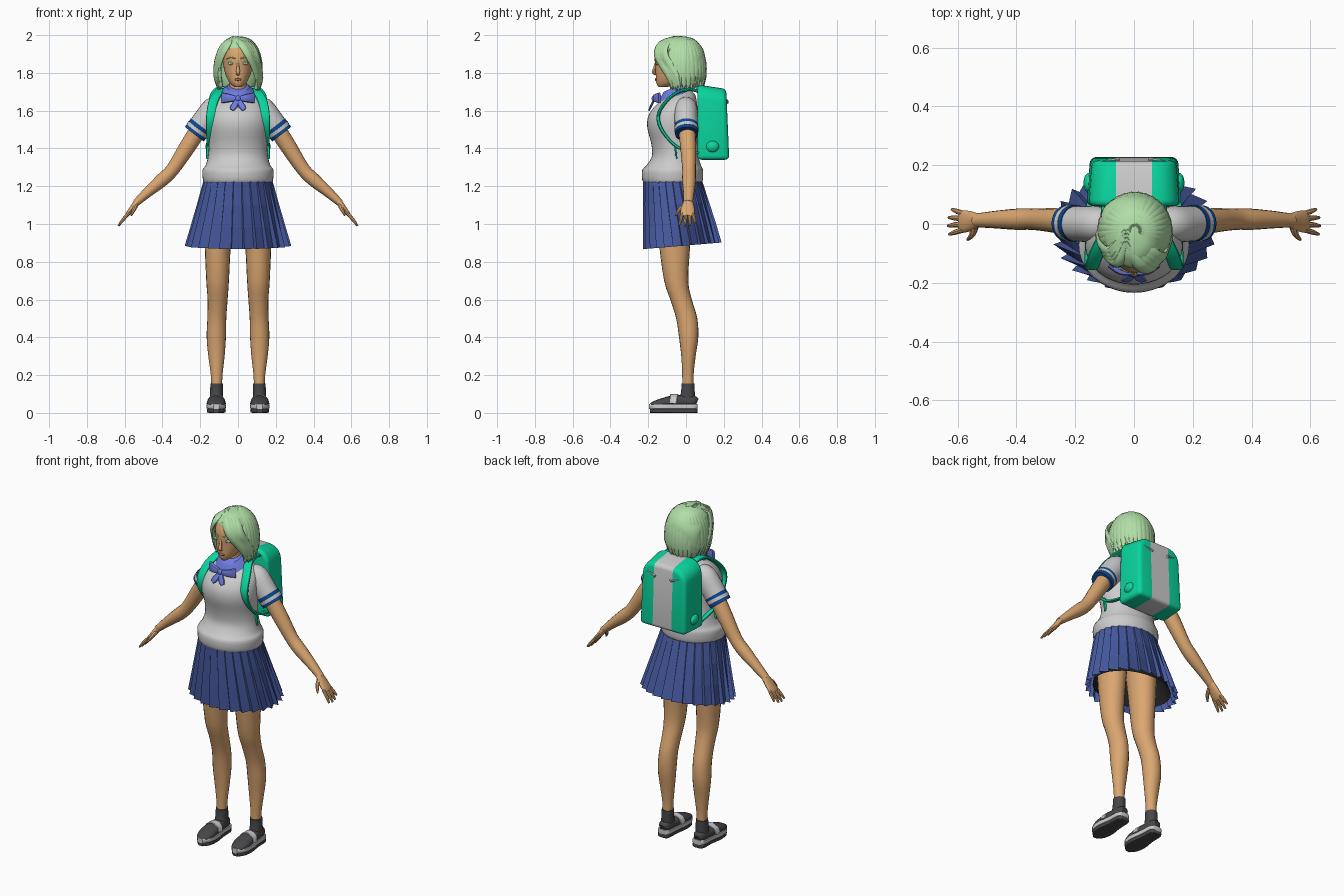
import bpy, bmesh, math, random
from mathutils import Vector as V

random.seed(4)
SIDES = ((1, "left"), (-1, "right"))


def mat(name, r, g, b):
    m = bpy.data.materials.new(name)
    m.diffuse_color = [(c / 255) ** 2.2 for c in (r, g, b)] + [1]
    return m


SKIN = mat("skin", 218, 165, 112)
HAIR = mat("hair", 176, 222, 166)
GREEN = mat("green", 18, 212, 156)
NAVY = mat("navy", 72, 90, 158)
BLUE = mat("blue", 110, 122, 222)
CUFF = mat("cuff_blue", 20, 75, 150)
DARK = mat("dark", 72, 72, 75)
BLACK = mat("lining_dark", 38, 38, 40)
IRIS = mat("iris", 90, 190, 150)
LIP = mat("lip", 170, 105, 85)
GREY = mat("grey", 205, 205, 205)


def finish(name, bm, *mats):
    bmesh.ops.recalc_face_normals(bm, faces=bm.faces)
    me = bpy.data.meshes.new(name)
    bm.to_mesh(me)
    bm.free()
    ob = bpy.data.objects.new(name, me)
    bpy.context.collection.objects.link(ob)
    for m in mats:
        if m:
            me.materials.append(m)
    return ob


def spline(rows, k):
    """Catmull-Rom interpolation of all values in the rows."""
    out = []
    for i in range(len(rows) - 1):
        a, b, c, d = (rows[max(0, min(len(rows) - 1, i + j))] for j in (-1, 0, 1, 2))
        for s in range(k):
            t = s / k
            out.append([.5 * (2 * q + (r - p) * t + (2 * p - 5 * q + 4 * r - u) * t * t
                              + (3 * q - p - 3 * r + u) * t ** 3) for p, q, r, u in zip(a, b, c, d)])
    return out + [list(rows[-1])]


def tube(name, rows, m=None, n=16, k=3, ref=(1, 0, 0), flat=False, out=None, p=2, sx=1, caps=True):
    """Loft of ellipses; row = x, y, z, half width along ref, half depth."""
    rows = spline(rows, k)
    pts = [V((r[0] * sx, r[1], r[2])) for r in rows]
    bm, rings = bmesh.new(), []
    for i, r in enumerate(rows):
        T = V((0, 0, 1)) if flat else (pts[min(i + 1, len(pts) - 1)] - pts[max(i - 1, 0)]).normalized()
        U = T.cross(pts[i] - V(out)) if out else V(ref) - T * T.dot(V(ref))
        U.normalize()
        W = T.cross(U)
        ring = []
        for j in range(n):
            a = 2 * math.pi * j / n
            c, s = math.cos(a), math.sin(a)
            c, s = (math.copysign(abs(q) ** (2 / p), q) for q in (c, s))
            ring.append(bm.verts.new(pts[i] + U * c * max(r[3], .001) + W * s * max(r[4], .001)))
        rings.append(ring)
    for A, B in zip(rings, rings[1:]):
        for j in range(n):
            bm.faces.new((A[j], A[(j + 1) % n], B[(j + 1) % n], B[j]))
    if caps:
        bm.faces.new(rings[0])
        bm.faces.new(rings[-1])
    return finish(name, bm, m)


def body(name, rows, m=None, n=32, **kw):
    """Horizontal loft; row = z, half width, front y, back y."""
    return tube(name, [(0, (f + b) / 2, z, w, (b - f) / 2) for z, w, f, b in rows], m, n, flat=True, **kw)


def ball(name, c, r, m=None):
    bm = bmesh.new()
    bmesh.ops.create_uvsphere(bm, u_segments=16, v_segments=10, radius=1)
    for v in bm.verts:
        v.co = V([v.co[i] * r[i] + c[i] for i in range(3)])
    return finish(name, bm, m)


# Sweater, neck and head
body("sweater", [(1.215, .178, -.22, .08), (1.235, .186, -.232, .09), (1.285, .188, -.232, .09),
                 (1.31, .172, -.21, .08), (1.36, .158, -.18, .065), (1.43, .155, -.185, .06),
                 (1.51, .165, -.205, .06), (1.57, .165, -.2, .06), (1.62, .155, -.168, .06),
                 (1.66, .13, -.125, .055), (1.69, .085, -.1, .045), (1.71, .05, -.07, .02)], n=40)
body("neck", [(1.62, .055, -.09, .03), (1.70, .046, -.085, .015), (1.79, .045, -.09, .01)], SKIN, 20)
body("head", [(1.725, .018, -.145, -.1), (1.745, .042, -.157, -.04), (1.785, .064, -.16, .0),
              (1.83, .076, -.162, .03), (1.88, .081, -.166, .05), (1.93, .077, -.152, .05),
              (1.97, .05, -.11, .02), (1.982, .01, -.06, -.02)], SKIN)
tube("nose", [(0, -.16, 1.855, .005, .005), (0, -.167, 1.825, .008, .007), (0, -.171, 1.802, .012, .009),
              (0, -.16, 1.79, .008, .004)], SKIN, 10)
ball("mouth", (0, -.158, 1.765), (.02, .007, .007), LIP)
for s, side in SIDES:
    ball(side + "_eye", (s * .036, -.15, 1.85), (.018, .009, .009))
    ball(side + "_iris", (s * .036, -.156, 1.85), (.008, .005, .008), IRIS)
    tube(side + "_brow", [(.014, -.165, 1.875, .003, .003), (.036, -.158, 1.882, .003, .003),
                          (.06, -.139, 1.874, .002, .002)], HAIR, 6, ref=(0, 0, 1), sx=s)

# Hair: bob mass at the back, hanging locks, swept fringe
body("hair_back", [(1.725, .085, -.015, .075), (1.77, .105, -.03, .09), (1.84, .112, -.045, .1),
                   (1.89, .112, -.085, .1), (1.93, .1, -.15, .088), (1.965, .075, -.13, .06),
                   (1.985, .045, -.1, .03), (1.994, .005, -.05, -.02)], HAIR)
HC = (.003, -.025, 1.84)
for i in range(22):
    a = math.radians(62 + 236 * i / 21)
    sx, cy = math.sin(a), -math.cos(a)
    zb = 1.705 + random.uniform(0, .035)
    rows = [(f * sx * .118 + .003, f * cy * .122 - .022, z, w, .01) for f, z, w in
            ((.1, 1.984, .006), (.5, 1.97, .016), (.82, 1.925, .022), (.98, 1.86, .024),
             (1.0, 1.79, .022), (.92, zb + .03, .014), (.86, zb, .002))]
    tube("hair_lock", rows, HAIR, 8, 2, out=HC)
for j in range(4):
    d = j * .013
    tube("fringe_left", [(-.028, -.06 + d, 1.988, .008, .008), (.015 + d, -.135 + d, 1.958, .022, .011),
                         (.055 + d, -.155 + d, 1.9, .024, .011), (.088 + d * .6, -.12 + d, 1.83, .022, .011),
                         (.103 + d * .5, -.085 + d, 1.77, .018, .01), (.1 + d * .4, -.07 + d, 1.71, .002, .002)],
         HAIR, 8, out=HC)
    tube("fringe_right", [(-.028, -.06 + d, 1.988, .008, .008), (-.055 - d * .5, -.13 + d, 1.95, .02, .011),
                          (-.086 - d * .5, -.12 + d, 1.89, .021, .011), (-.103 - d * .4, -.09 + d, 1.83, .02, .011),
                          (-.106 - d * .3, -.07 + d, 1.77, .016, .01), (-.095 - d * .3, -.065 + d, 1.715, .002, .002)],
         HAIR, 8, out=HC)

# Collar and bow
tube("collar", [(0, -.04, 1.68, .104, .122), (0, -.05, 1.702, .085, .095), (0, -.06, 1.725, .058, .064)],
     BLUE, 28)
ball("bow_knot", (0, -.168, 1.664), (.016, .014, .018), BLUE)
for s, side in SIDES:
    tube(side + "_bow_wing", [(.005, -.165, 1.664, .012, .01), (.045, -.16, 1.667, .022, .014),
                              (.085, -.14, 1.668, .029, .008)], BLUE, 10, ref=(0, 0, 1), sx=s, p=3)
    tube(side + "_bow_tail", [(.004, -.168, 1.658, .01, .006), (.02, -.185, 1.625, .018, .006),
                              (.034, -.194, 1.605, .012, .004)], BLUE, 8, sx=s, p=3)

# Pleated skirt with a dark lining
SK = [(1.225, .184, -.228, .088, .02), (1.1, .217, -.23, .125, .05), (.98, .25, -.23, .16, .08),
      (.867, .282, -.228, .19, .10)]
bm, rings, N = bmesh.new(), [], 26
for z, w, f, b, d in SK:
    ring = []
    for i in range(N):
        for off, q in ((0, 1), (.9, 1 - d)):
            a = 2 * math.pi * (i + off) / N
            x, y = w * q * math.cos(a), (f + b) / 2 + (b - f) / 2 * q * math.sin(a)
            ring.append(bm.verts.new((x, y, z + (1.225 - z) / .358 * .035 * (y - f) / (b - f))))
    rings.append(ring)
for A, B in zip(rings, rings[1:]):
    for j in range(2 * N):
        bm.faces.new((A[j], A[(j + 1) % (2 * N)], B[(j + 1) % (2 * N)], B[j]))
skirt = finish("skirt", bm, NAVY)
body("skirt_lining", [(z, w * .87, f * .87, b * .87) for z, w, f, b, d in
                      [(1.2, .184, -.22, .085, 0), (1.05, .22, -.22, .13, 0), (.9, .27, -.225, .18, 0)]],
     BLACK, caps=False)

for s, side in SIDES:
    # Leg, sock and shoe
    tube(side + "_leg", [(.1, -.06, 1.1, .085, .095), (.107, -.06, .9, .07, .083), (.108, -.052, .7, .06, .064),
                         (.108, -.026, .6, .053, .057), (.112, .004, .5, .05, .056), (.115, .014, .4, .051, .051),
                         (.114, .013, .3, .043, .038), (.113, .01, .2, .031, .03), (.113, .01, .12, .028, .03)],
         SKIN, 20, flat=True, sx=s)
    tube(side + "_sock", [(.113, .01, .155, .033, .035), (.114, .01, .11, .034, .037),
                          (.115, .005, .05, .036, .045)], DARK, 18, flat=True, sx=s)
    tube(side + "_shoe", [(.115, .058, .055, .018, .02), (.115, .04, .06, .034, .032), (.115, -.01, .06, .038, .034),
                          (.115, -.07, .06, .045, .032), (.115, -.13, .05, .048, .026),
                          (.115, -.175, .042, .035, .017), (.115, -.192, .036, .012, .008)], DARK, 16, sx=s, p=2.4)
    for nm, z, h, m, g in (("sole", .034, .014, None, 1), ("tread", .012, .012, DARK, .97)):
        tube(side + "_shoe_" + nm, [(.115, .06, z, .024 * g, h), (.115, .045, z, .038 * g, h),
                                    (.115, -.03, z, .042 * g, h), (.115, -.1, z, .052 * g, h),
                                    (.115, -.16, z, .044 * g, h), (.115, -.196 * g, z, .016 * g, h)],
             m, 16, sx=s, p=6)
    tube(side + "_shoe_strap", [(.162, -.07, .05, .02, .004), (.15, -.065, .08, .02, .004), (.115, -.062, .096, .022, .004),
                                (.08, -.065, .08, .02, .004), (.068, -.07, .05, .02, .004)],
         None, 8, ref=(0, 1, 0), sx=s, p=4)

    # Sleeve with striped cuff, arm and hand
    Y = dict(ref=(0, 1, 0), sx=s)
    tube(side + "_sleeve", [(.09, 0, 1.625, .05, .05), (.125, 0, 1.608, .06, .066), (.17, 0, 1.553, .061, .066),
                            (.228, .003, 1.48, .058, .06)], None, 24, **Y)
    tube(side + "_cuff", [(.197, .002, 1.52, .063, .065), (.231, .003, 1.476, .061, .063)], CUFF, 24, **Y)
    tube(side + "_cuff_stripe", [(.208, .002, 1.506, .064, .066), (.219, .003, 1.491, .0635, .0655)],
         GREY, 24, **Y)
    tube(side + "_arm", [(.19, .003, 1.53, .046, .046), (.27, .012, 1.405, .042, .043), (.345, .016, 1.29, .036, .036),
                         (.40, .016, 1.235, .036, .036), (.47, .015, 1.175, .03, .028),
                         (.54, .012, 1.112, .023, .019)], SKIN, 16, **Y)
    tube(side + "_palm", [(.53, .012, 1.122, .024, .018), (.556, .01, 1.088, .034, .015),
                          (.582, .008, 1.055, .038, .012), (.592, .008, 1.042, .034, .008)], SKIN, 14, **Y)
    for j, (y0, y1, L) in enumerate(((-.02, -.035, .92), (0, -.006, 1), (.019, .022, .95), (.036, .05, .75))):
        tube(f"{side}_finger_{j}", [(.58, y0, 1.056, .009, .009), (.58 + .03 * L, (y0 + y1) / 2, 1.056 - .035 * L, .009, .009),
                                    (.58 + .053 * L, y1, 1.056 - .066 * L, .005, .005)], SKIN, 8, **Y)
    tube(side + "_thumb", [(.54, -.005, 1.1, .013, .012), (.55, -.035, 1.077, .011, .01),
                           (.566, -.053, 1.045, .005, .005)], SKIN, 8, ref=(1, 0, 0), sx=s)

    # Backpack straps, side pocket and slash trim
    tube(side + "_strap", [(.085, .09, 1.69, .024, .008), (.09, .03, 1.712, .024, .009), (.1, -.04, 1.7, .025, .009),
                           (.128, -.1, 1.655, .025, .009), (.143, -.143, 1.59, .024, .009),
                           (.147, -.142, 1.53, .022, .009), (.148, -.105, 1.465, .02, .008),
                           (.152, -.04, 1.405, .014, .007), (.15, .07, 1.375, .012, .006)], GREEN, 12, sx=s, p=3)
    tube(side + "_strap_end", [(.15, -.06, 1.43, .012, .005), (.156, -.055, 1.39, .013, .005),
                               (.155, -.05, 1.345, .013, .005)], GREEN, 8, sx=s, p=4)
    ball(side + "_pack_pocket", (s * .152, .14, 1.41), (.02, .035, .03), GREEN)
    tube(side + "_pack_slash", [(.05, .221, 1.645, .009, .006), (.105, .213, 1.66, .001, .005)],
         GREY, 6, 1, ref=(0, 0, 1), sx=s)

# Backpack: tapered rounded box with a grey centre stripe
bm = bmesh.new()
bmesh.ops.create_cube(bm, size=2)
for v in bm.verts:
    x, y, z = v.co
    v.co = (x * (.162 - .012 * (y > 0) - .008 * (z > 0)),
            .06 if y < 0 else (.213 if z > 0 else .229),
            1.34 if z < 0 else (1.738 if y < 0 else 1.715))
top = [e for e in bm.edges if all(v.co.z > 1.6 for v in e.verts)
       and abs(e.verts[0].co.x - e.verts[1].co.x) < .03]
bmesh.ops.bevel(bm, geom=top, offset=.075, segments=6, profile=.5, affect='EDGES')
rest = [e for e in bm.edges if len(e.link_faces) == 2 and e.calc_face_angle(0) > .7]
bmesh.ops.bevel(bm, geom=rest, offset=.022, segments=4, profile=.5, affect='EDGES')
for x in (-.062, .062):
    bmesh.ops.bisect_plane(bm, geom=bm.verts[:] + bm.edges[:] + bm.faces[:], plane_co=(x, 0, 0), plane_no=(1, 0, 0))
for f in bm.faces:
    if abs(f.calc_center_median().x) < .061:
        f.material_index = 1
finish("backpack", bm, GREEN, GREY)

# Smooth shading everywhere except the crisp pleats
for ob in bpy.context.collection.objects:
    ob.select_set(ob != skirt)
    bpy.context.view_layer.objects.active = ob
bpy.ops.object.shade_smooth_by_angle(angle=math.radians(40))
